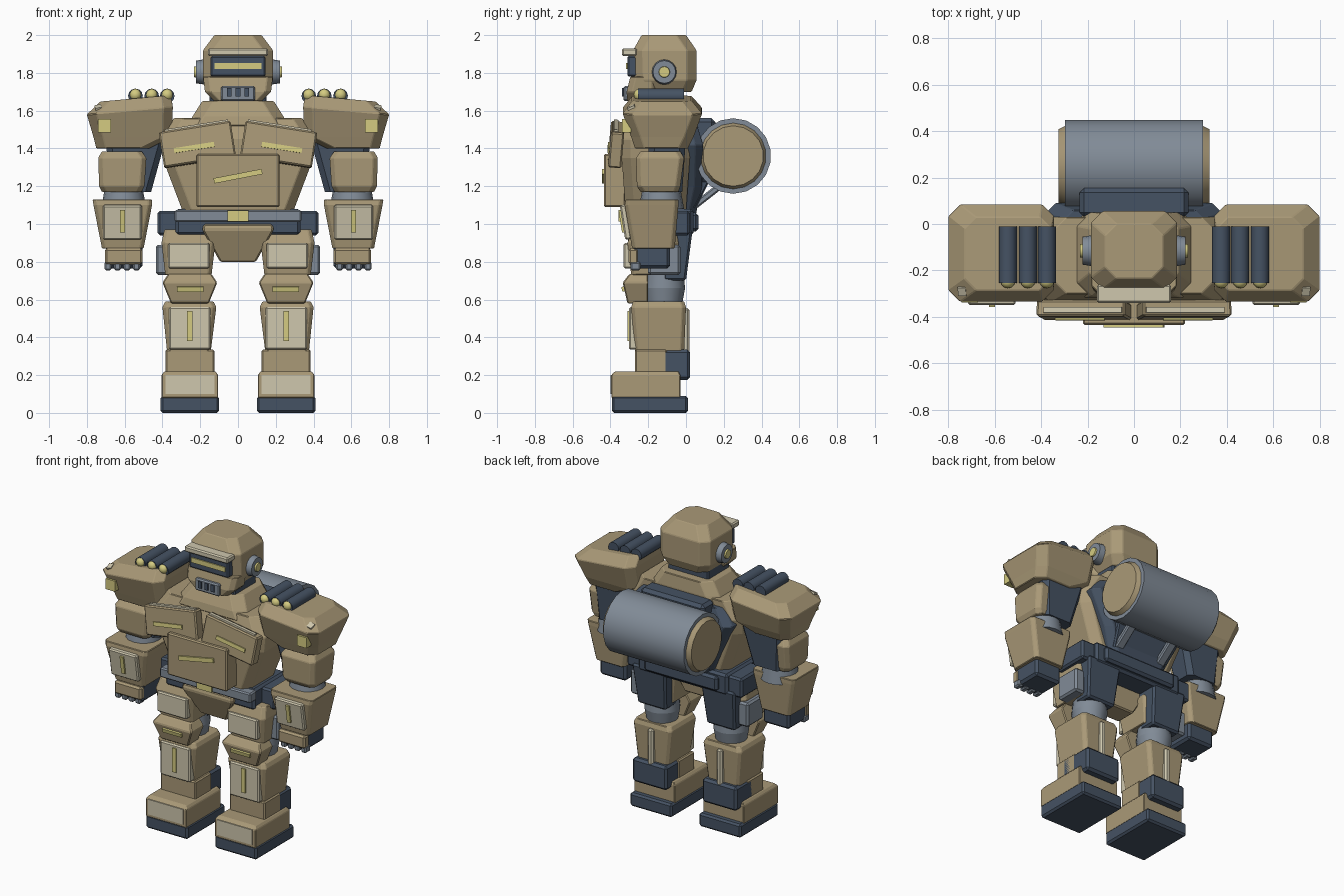
import bpy, bmesh
from math import radians
from mathutils import Matrix, Vector, Euler

cube = bpy.data.objects.get("Cube")
if cube:
    bpy.data.objects.remove(cube)


def material(name, r, g, b):
    m = bpy.data.materials.new(name)
    m.use_nodes = True
    m.diffuse_color = (r, g, b, 1)
    m.node_tree.nodes["Principled BSDF"].inputs["Base Color"].default_value = (r, g, b, 1)
    return m


TAN = material("tan armour", .40, .32, .185)
CREAM = material("cream panel", .62, .57, .42)
NAVY = material("dark navy frame", .06, .085, .125)
STEEL = material("steel grey", .22, .26, .31)
YELLOW = material("yellow light", .66, .60, .22)


def finish(bm, name, mat, pair, bevel):
    """Turn a bmesh into a named object; pair mirrors it to the other side."""
    bmesh.ops.recalc_face_normals(bm, faces=bm.faces)
    mesh = bpy.data.meshes.new(name)
    bm.to_mesh(mesh)
    bm.free()
    mesh.materials.append(mat)
    obj = bpy.data.objects.new(name, mesh)
    bpy.context.collection.objects.link(obj)
    if bevel:
        mod = obj.modifiers.new("Bevel", "BEVEL")
        mod.width, mod.segments, mod.limit_method = bevel, 1, "ANGLE"
    if pair:
        mirror = obj.modifiers.new("Mirror", "MIRROR")
        mirror.use_mirror_merge = False
    return obj


def loft(name, mat, sections, chamfer=0, pair=False, bevel=.008, tilt=0):
    """Stack rectangles (z, x0, x1, y0, y1), with cut corners; tilt slopes the top."""
    bm, rings = bmesh.new(), []
    for i, (z, x0, x1, y0, y1) in enumerate(sections):
        c = chamfer
        pts = [(x0, y0), (x1, y0), (x1, y1), (x0, y1)]
        if c:
            pts = [(x0 + c, y0), (x1 - c, y0), (x1, y0 + c), (x1, y1 - c),
                   (x1 - c, y1), (x0 + c, y1), (x0, y1 - c), (x0, y0 + c)]
        slope = tilt if i >= len(sections) / 2 else 0
        rings.append([bm.verts.new((x, y, z - slope * (x - (x0 + x1) / 2))) for x, y in pts])
    n = len(rings[0])
    for a, b in zip(rings, rings[1:]):
        for k in range(n):
            bm.faces.new((a[k], a[(k + 1) % n], b[(k + 1) % n], b[k]))
    bm.faces.new(rings[0])
    bm.faces.new(rings[-1])
    return finish(bm, name, mat, pair, bevel)


def block(name, mat, x, y, z, pair=False, bevel=.008):
    return loft(name, mat, [(h, *x, *y) for h in z], 0, pair, bevel)


def slab(name, mat, centre, size, turn, pair=False, bevel=.008):
    """A box turned by Euler degrees about its centre."""
    bm = bmesh.new()
    rot = Euler([radians(a) for a in turn]).to_matrix().to_4x4()
    bmesh.ops.create_cube(bm, size=1, matrix=Matrix.Translation(centre) @ rot @ Matrix.Diagonal((*size, 1)))
    return finish(bm, name, mat, pair, bevel)


def tube(name, mat, start, end, r0, r1=None, pair=False, sides=16):
    a, b = Vector(start), Vector(end)
    axis = b - a
    bm = bmesh.new()
    bmesh.ops.create_cone(bm, cap_ends=True, segments=sides, radius1=r0,
                          radius2=r0 if r1 is None else r1, depth=axis.length,
                          matrix=Matrix.Translation((a + b) / 2) @ axis.to_track_quat("Z", "Y").to_matrix().to_4x4())
    for f in bm.faces:
        f.smooth = len(f.verts) == 4
        if not f.smooth:
            for e in f.edges:
                e.smooth = False
    return finish(bm, name, mat, pair, 0)


# Head: helmet, visor, jaw and ears
loft("helmet", TAN, [(1.70, -.15, .15, -.25, .03), (1.76, -.185, .185, -.275, .055),
                     (1.92, -.185, .185, -.28, .055), (2.0, -.125, .125, -.235, 0)], .05, bevel=.004)
block("neck", NAVY, (-.15, .15), (-.25, -.02), (1.6, 1.73))
block("brow", CREAM, (-.16, .16), (-.34, -.26), (1.89, 1.93))
block("visor", NAVY, (-.145, .145), (-.31, -.25), (1.78, 1.89))
block("visor_light", YELLOW, (-.125, .125), (-.317, -.3), (1.82, 1.852), bevel=0)
loft("jaw", TAN, [(1.65, -.125, .125, -.31, -.15), (1.70, -.175, .175, -.315, -.15),
                  (1.78, -.185, .185, -.295, -.15)], .03, bevel=.004)
block("mouth_grille", STEEL, (-.09, .09), (-.33, -.29), (1.65, 1.73))
for i in (-1, 0, 1):
    block("grille_bar", NAVY, (i * .047 - .012, i * .047 + .012), (-.338, -.32), (1.675, 1.72), bevel=0)
tube("ear", STEEL, (.17, -.115, 1.805), (.222, -.115, 1.805), .068, .06, True)
tube("ear_light", YELLOW, (.2, -.115, 1.805), (.232, -.115, 1.805), .034, .028, True)

# Torso and chest armour
loft("collar", TAN, [(1.52, -.27, .27, -.32, .05), (1.57, -.24, .24, -.31, .05),
                     (1.65, -.19, .19, -.27, .04)], .06, bevel=.004)
loft("torso", TAN, [(1.06, -.29, .29, -.32, 0), (1.35, -.40, .40, -.34, .02),
                    (1.45, -.41, .41, -.34, .03), (1.56, -.34, .34, -.30, .03)], .05, bevel=.004)
slab("chest_plate", TAN, (.215, -.37, 1.42), (.385, .07, .19), (-5, 9, 0), True)
slab("chest_plate_trim", CREAM, (.22, -.37, 1.518), (.34, .025, .016), (-5, 9, 0), True, 0)
slab("chest_light", YELLOW, (.232, -.407, 1.405), (.215, .014, .026), (-5, 9, 0), True, 0)
block("belly_plate", TAN, (-.22, .22), (-.435, -.32), (1.09, 1.37))
slab("belly_light", YELLOW, (0, -.438, 1.253), (.26, .016, .028), (0, -11, 0), bevel=0)

# Dark back frame and tank
loft("back_frame", NAVY, [(1.04, -.2, .2, -.04, .05), (1.2, -.27, .27, -.04, .085),
                          (1.42, -.38, .38, -.04, .09), (1.52, -.30, .30, -.04, .06)], .04, bevel=.004)
block("tank_mount", NAVY, (-.235, .235), (.03, .155), (1.22, 1.56), bevel=.02)
loft("lower_mount", NAVY, [(1.08, -.2, .2, 0, .05), (1.24, -.22, .22, 0, .13)])
slab("tank_bracket", STEEL, (.16, .115, 1.15), (.06, .19, .035), (38, 0, 0), True)
tube("tank", STEEL, (-.297, .25, 1.36), (.297, .25, 1.36), .2, sides=18)
tube("tank_cap", TAN, (.29, .25, 1.36), (.326, .25, 1.36), .178, .16, True, 18)

# Waist
block("waist", NAVY, (-.33, .33), (-.30, .04), (.94, 1.08), bevel=.015)
block("belt", STEEL, (-.335, .335), (-.35, -.28), (1.01, 1.075))
block("buckle", YELLOW, (-.055, .055), (-.358, -.34), (1.012, 1.072), bevel=0)
block("hip_pouch", NAVY, (.32, .425), (-.22, .02), (.94, 1.07), True, .012)
block("back_belt", NAVY, (-.27, .27), (-.02, .065), (.96, 1.06), bevel=.015)
loft("crotch_plate", TAN, [(.8, -.095, .095, -.26, -.12), (.97, -.19, .19, -.33, -.1),
                           (1.0, -.18, .18, -.32, -.1)])

# Shoulders with launcher tubes
loft("shoulder", TAN, [(1.40, .47, .75, -.27, .01), (1.46, .35, .765, -.29, .04),
                       (1.6, .345, .80, -.335, .085), (1.665, .355, .73, -.285, .03)],
     .05, True, .004, .09)
block("shoulder_light", YELLOW, (.672, .742), (-.338, -.29), (1.485, 1.555), True, 0)
slab("shoulder_chip", CREAM, (.74, -.29, 1.618), (.035, .04, .012), (25, 12, 0), True, 0)
for x in (.375, .457, .543):
    tube("launcher_tube", NAVY, (x, -.255, 1.678), (x, -.01, 1.678), .039, pair=True, sides=12)
    bm = bmesh.new()
    bmesh.ops.create_uvsphere(bm, u_segments=12, v_segments=8, radius=.032,
                              matrix=Matrix.Translation((x, -.245, 1.684)))
    for f in bm.faces:
        f.smooth = True
    finish(bm, "launcher_tip", YELLOW, True, 0)

# Arms
loft("arm_frame", NAVY, [(1.17, .46, .68, -.19, -.02), (1.46, .38, .70, -.2, 0)], .03, True, 0)
loft("upper_arm", TAN, [(1.17, .51, .72, -.24, -.04), (1.2, .495, .735, -.26, -.03),
                        (1.35, .485, .74, -.265, -.01), (1.385, .51, .72, -.24, -.03)], .025, True, .004)
tube("elbow", STEEL, (.605, -.13, 1.08), (.605, -.13, 1.19), .12, .1, True)
loft("forearm", TAN, [(.87, .50, .72, -.285, -.06), (1.1, .455, .765, -.325, -.04),
                      (1.13, .455, .77, -.32, -.04)], .02, True, .004)
slab("forearm_panel", CREAM, (.612, -.319, 1.01), (.205, .035, .185), (9, 0, 0), True)
slab("forearm_light", YELLOW, (.612, -.34, 1.015), (.026, .016, .12), (9, 0, 0), True, 0)
block("hand", NAVY, (.505, .70), (-.285, -.085), (.765, .885), True, .015)
block("knuckle_guard", TAN, (.505, .705), (-.305, -.25), (.785, .872), True, .012)
for i in range(4):
    x = .538 + i * .05
    block("finger", STEEL, (x - .019, x + .019), (-.295, -.24), (.755, .80), True)

# Legs
loft("thigh", TAN, [(.73, .14, .385, -.29, -.05), (.9, .12, .405, -.31, -.04),
                    (.97, .16, .39, -.28, -.05)], .02, True, .004)
block("thigh_panel", CREAM, (.15, .37), (-.33, -.27), (.765, .90), True)
block("thigh_pouch", STEEL, (.36, .435), (-.2, -.03), (.73, .89), True, .012)
loft("thigh_back", NAVY, [(.70, .15, .36, -.12, 0), (.97, .13, .38, -.12, .035)], 0, True, .012)
tube("knee_joint", STEEL, (.255, -.115, .55), (.255, -.115, .66), .09, .11, True)
tube("knee_ring", STEEL, (.255, -.115, .66), (.255, -.115, .76), .11, .1, True)
loft("knee_pad", TAN, [(.58, .155, .355, -.31, -.2), (.69, .11, .40, -.335, -.2),
                       (.735, .14, .37, -.30, -.2)], 0, True, .006)
slab("knee_light", YELLOW, (.252, -.325, .657), (.14, .03, .026), (13, 0, 0), True, 0)
loft("shin", TAN, [(.32, .145, .375, -.27, -.01), (.56, .115, .40, -.29, .0),
                   (.59, .13, .385, -.28, -.01)], .02, True, .004)
block("shin_panel", CREAM, (.145, .365), (-.302, -.24), (.335, .56), True)
block("shin_light", YELLOW, (.241, .269), (-.31, -.29), (.38, .54), True, 0)
block("calf_strip", CREAM, (.235, .275), (-.03, .018), (.31, .555), True, .01)
block("ankle", TAN, (.125, .385), (-.27, -.1), (.20, .335), True)
block("heel", NAVY, (.13, .385), (-.21, .022), (.175, .335), True, .015)
loft("foot", TAN, [(.08, .105, .405, -.395, -.03), (.2, .105, .405, -.395, -.03),
                   (.22, .12, .39, -.375, -.04)], 0, True, .004)
block("toe_panel", CREAM, (.125, .385), (-.4, -.38), (.10, .20), True, 0)
block("sole", NAVY, (.10, .41), (-.392, .01), (0, .09), True, .012)
